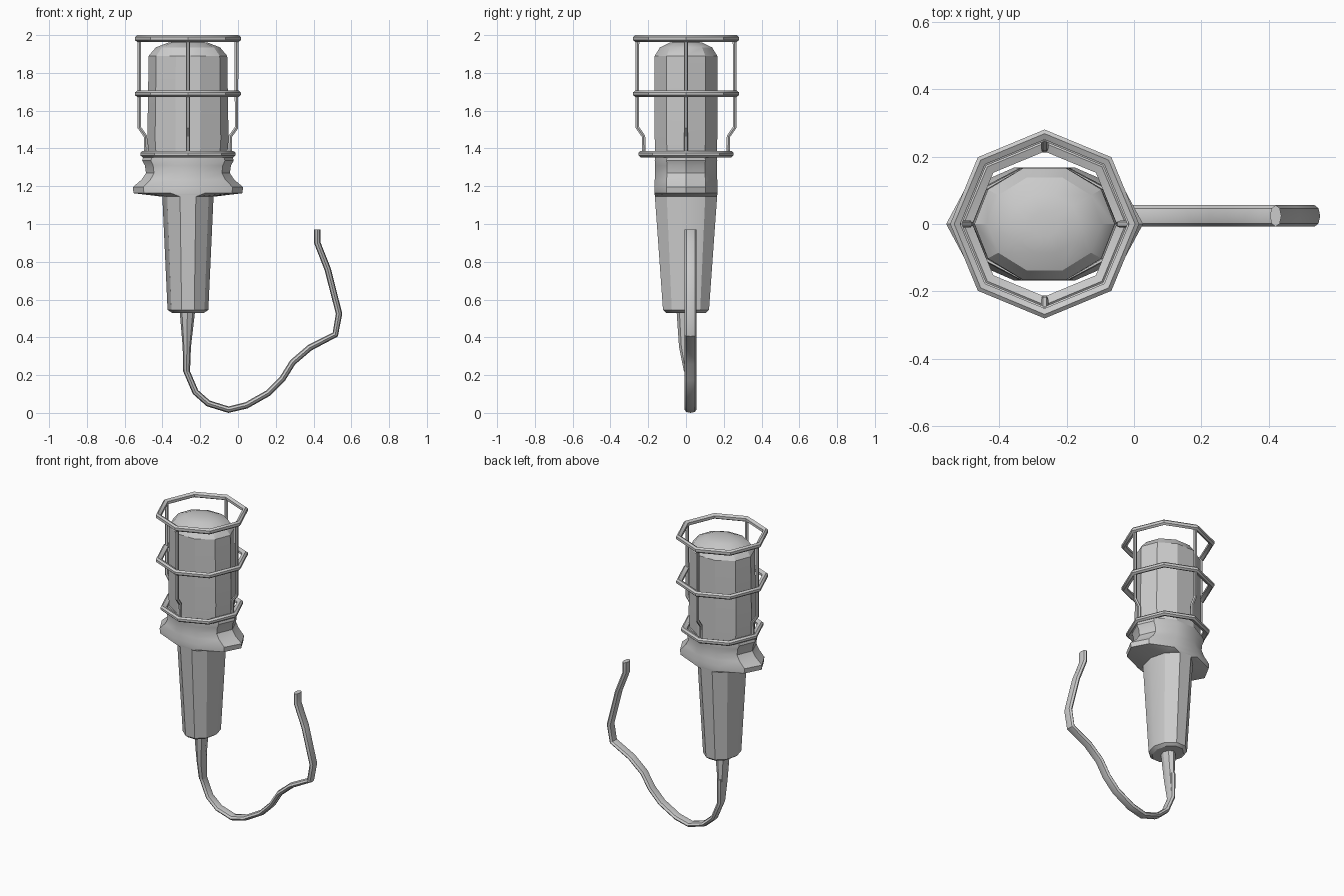
import bpy, bmesh
from math import sin, cos, pi, radians
from mathutils import Vector

if "Cube" in bpy.data.objects:
    bpy.data.objects.remove(bpy.data.objects["Cube"])

CX = -0.265  # lamp axis


def loft(name, sections, closed=False, angle=30):
    """Skin a list of equal-length point rings."""
    bm = bmesh.new()
    rings = [[bm.verts.new(p) for p in s] for s in sections]
    n = len(rings[0])
    pairs = list(zip(rings, rings[1:]))
    if closed:
        pairs.append((rings[-1], rings[0]))
    for a, b in pairs:
        for i in range(n):
            j = (i + 1) % n
            bm.faces.new((a[i], a[j], b[j], b[i]))
    if not closed:
        bm.faces.new(rings[0])
        bm.faces.new(rings[-1])
    bmesh.ops.recalc_face_normals(bm, faces=bm.faces)
    me = bpy.data.meshes.new(name)
    bm.to_mesh(me)
    bm.free()
    ob = bpy.data.objects.new(name, me)
    bpy.context.collection.objects.link(ob)
    bpy.ops.object.select_all(action='DESELECT')
    ob.select_set(True)
    bpy.context.view_layer.objects.active = ob
    bpy.ops.object.shade_smooth_by_angle(angle=radians(angle))
    return ob


def oval(rx, ry, z, n=10, x=CX, y=0.0):
    return [(x + rx * cos(2 * pi * i / n), y + ry * sin(2 * pi * i / n), z) for i in range(n)]


def sweep(name, path, half_w, half_t, side, n=6):
    """Sweep an oval along a planar path; side is the plane normal."""
    pts = [Vector(p) for p in path]
    side = Vector(side)
    secs = []
    for i, p in enumerate(pts):
        d1 = (p - pts[max(i - 1, 0)]).normalized()
        d2 = (pts[min(i + 1, len(pts) - 1)] - p).normalized()
        t = (d1 + d2).normalized()
        nrm = t.cross(side).normalized()
        secs.append([p + side * half_w * cos(2 * pi * k / n) + nrm * half_t * sin(2 * pi * k / n)
                     for k in range(n)])
    return loft(name, secs)


# glass dome
loft("bulb_glass", [oval(rx, ry, z) for rx, ry, z in [
    (0.2, 0.17, 1.25), (0.215, 0.174, 1.45), (0.208, 0.174, 1.89), (0.17, 0.145, 1.935),
    (0.105, 0.09, 1.96), (0.045, 0.038, 1.968)]])

# flared collar, wide in x and flat front to back
loft("collar", [oval(rx, ry, z) for rx, ry, z in [
    (0.14, 0.172, 1.145), (0.288, 0.176, 1.163), (0.292, 0.176, 1.195), (0.245, 0.174, 1.235),
    (0.222, 0.172, 1.27), (0.228, 0.172, 1.31), (0.242, 0.174, 1.335), (0.235, 0.172, 1.362)]])

# tapered handle
loft("handle", [oval(rx, ry, z) for rx, ry, z in [
    (0.085, 0.11, 0.53), (0.108, 0.128, 0.545), (0.136, 0.174, 1.155)]])

# cord sleeve
loft("cord_sleeve", [oval(rx, ry, z, 8, x, y) for rx, ry, z, x, y in [
    (0.018, 0.031, 0.22, -0.272, 0.02), (0.022, 0.042, 0.35, -0.271, 0.005),
    (0.041, 0.05, 0.54, -0.268, 0.0)]])

# guard rings
for name, r, ri, z0, z1 in [("guard_ring_top", 0.28, 0.25, 1.963, 2.0),
                            ("guard_ring_middle", 0.28, 0.245, 1.672, 1.707),
                            ("guard_ring_bottom", 0.252, 0.215, 1.353, 1.387)]:
    rm = r - 0.012
    prof = [(ri, z0 + 0.01), (rm, z0), (r, z0 + 0.01), (r, z1 - 0.01), (rm, z1), (ri, z1 - 0.01)]
    loft(name, [[(CX + a * cos(k * pi / 4), a * sin(k * pi / 4), z) for a, z in prof]
                for k in range(8)], closed=True)

# four bent guard wires
wire = [(0.257, 1.98), (0.257, 1.51), (0.225, 1.465), (0.222, 1.36)]
for k in range(4):
    c, s = cos(k * pi / 2), sin(k * pi / 2)
    sweep(f"guard_wire_{k + 1}", [(CX + r * c, r * s, z) for r, z in wire],
          0.011, 0.011, (-s, c, 0), 6)

# trailing cord
cord = [(-0.272, 0.38), (-0.272, 0.22), (-0.225, 0.11), (-0.157, 0.05), (-0.05, 0.017),
        (0.045, 0.04), (0.16, 0.105), (0.235, 0.18), (0.29, 0.268), (0.38, 0.345),
        (0.515, 0.415), (0.535, 0.525), (0.475, 0.76), (0.42, 0.9), (0.42, 0.97)]
sweep("cord", [(x, 0.024, z) for x, z in cord], 0.032, 0.017, (0, 1, 0), 8)
